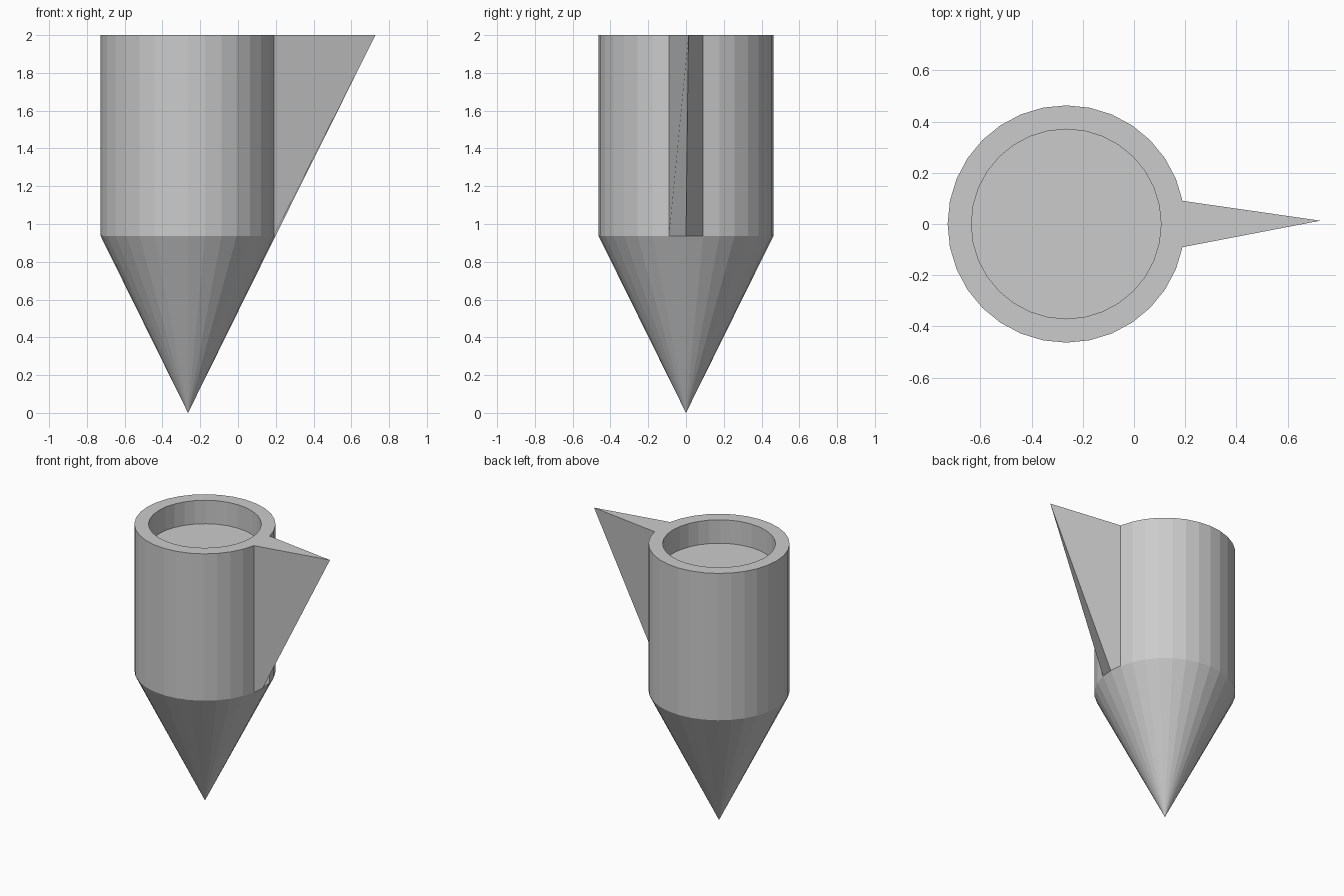
import bpy, bmesh
from math import cos, sin, tau

if "Cube" in bpy.data.objects:
    bpy.data.objects.remove(bpy.data.objects["Cube"])

N = 32
CX, R, R_IN = -0.2645, 0.463, 0.37
Z_BODY, Z_TOP, DEPTH = 0.937, 2.0, 0.17

bm = bmesh.new()


def ring(r, z):
    return [bm.verts.new((CX + r * cos(tau * i / N), r * sin(tau * i / N), z)) for i in range(N)]


def bridge(a, b):
    for i in range(N):
        j = (i + 1) % N
        bm.faces.new((a[i], a[j], b[j], b[i]))


# rings from the shoulder up the wall, over the rim and into the recess
shoulder = ring(R, Z_BODY)
rim_out = ring(R, Z_TOP)
rim_in = ring(R_IN, Z_TOP)
floor = ring(R_IN, Z_TOP - DEPTH)

bridge(shoulder, rim_out)
bridge(rim_out, rim_in)
bridge(rim_in, floor)
bm.faces.new(floor)

# pointed bottom
apex = bm.verts.new((CX, 0, 0))
for i in range(N):
    bm.faces.new((apex, shoulder[(i + 1) % N], shoulder[i]))

# spout: one rim corner pulled outwards
rim_out[0].co = (0.7275, 0.013, Z_TOP)

mesh = bpy.data.meshes.new("pointed_vessel")
bm.to_mesh(mesh)
bm.free()
obj = bpy.data.objects.new("pointed_vessel", mesh)
bpy.context.collection.objects.link(obj)
